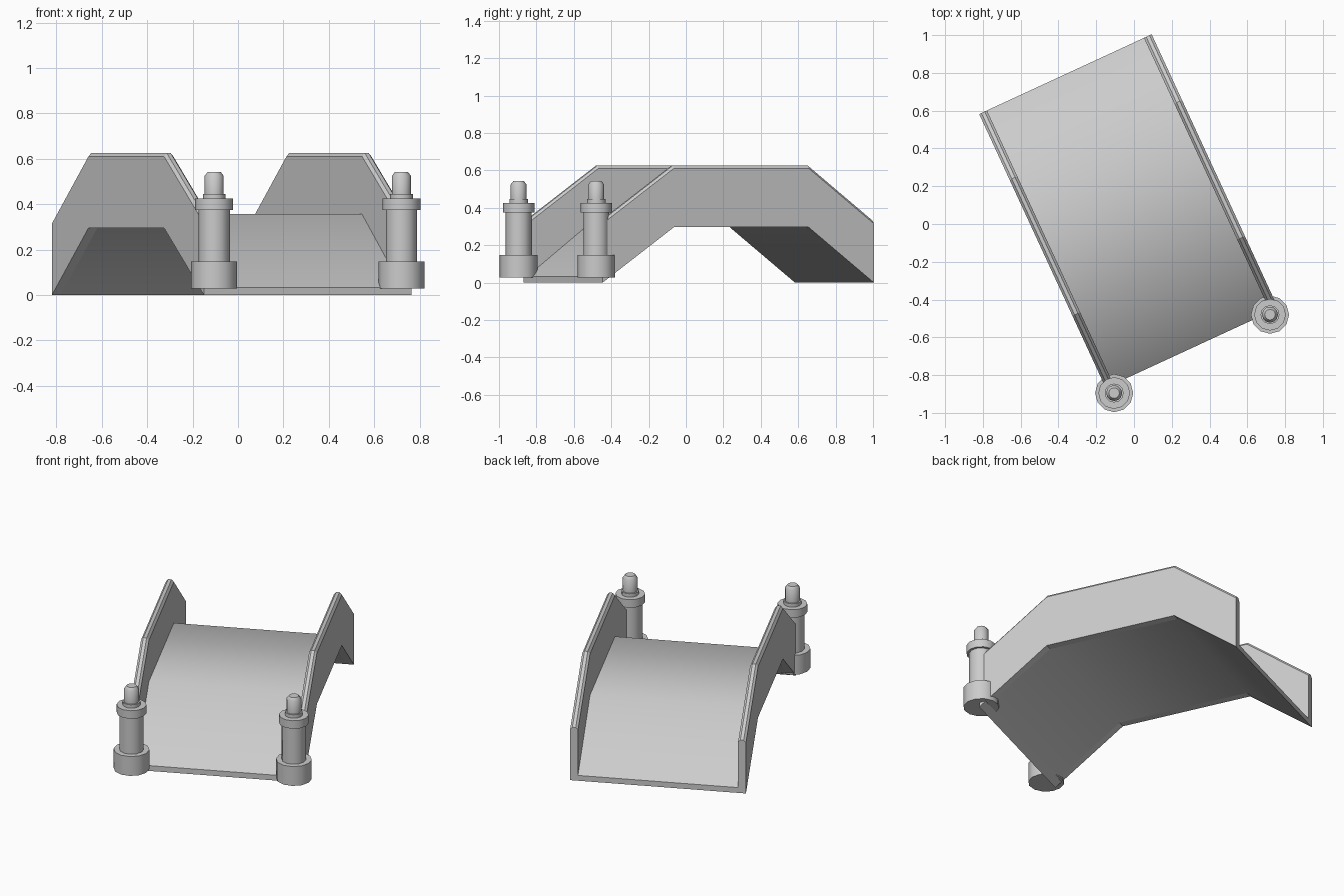
import bpy, bmesh, math
from mathutils import Matrix

if "Cube" in bpy.data.objects:
    bpy.data.objects.remove(bpy.data.objects["Cube"])

ANGLE = math.radians(24.8)
FRAME = Matrix.Translation((-0.0275, 0.067, 0)) @ Matrix.Rotation(ANGLE, 4, 'Z')
# stations along the bridge: distance, underside height, deck thickness
STATIONS = [(-0.797, 0.0, 0.033), (-0.377, 0.296, 0.06),
            (0.416, 0.296, 0.06), (0.8, 0.0, 0.033)]


def finish(name, bm, smooth_angle):
    bmesh.ops.recalc_face_normals(bm, faces=bm.faces[:])
    me = bpy.data.meshes.new(name)
    bm.to_mesh(me)
    bm.free()
    ob = bpy.data.objects.new(name, me)
    bpy.context.collection.objects.link(ob)
    bpy.ops.object.select_all(action='DESELECT')
    bpy.context.view_layer.objects.active = ob
    ob.select_set(True)
    if smooth_angle:
        bpy.ops.object.shade_smooth_by_angle(angle=math.radians(smooth_angle))
    return ob


def loft(name, section, smooth_angle=0):
    """Sweep section(thickness) -> [(across, height above underside)] along the bridge."""
    bm = bmesh.new()
    rings = [[bm.verts.new((u, v, zb + h)) for u, h in section(t)]
             for v, zb, t in STATIONS]
    n = len(rings[0])
    for a, b in zip(rings, rings[1:]):
        for i in range(n):
            j = (i + 1) % n
            bm.faces.new((a[i], a[j], b[j], b[i]))
    bm.faces.new(rings[0])
    bm.faces.new(rings[-1])
    ob = finish(name, bm, smooth_angle)
    ob.matrix_world = FRAME


def lathe(name, profile, location, sides=12):
    bm = bmesh.new()
    rings = [[bm.verts.new((r * math.cos(2 * math.pi * k / sides),
                            r * math.sin(2 * math.pi * k / sides), z))
              for k in range(sides)] for r, z in profile]
    for a, b in zip(rings, rings[1:]):
        for i in range(sides):
            j = (i + 1) % sides
            bm.faces.new((a[i], a[j], b[j], b[i]))
    bm.faces.new(rings[0])
    bm.faces.new(rings[-1])
    ob = finish(name, bm, 40)
    ob.location = location


# arched walkway
loft("deck", lambda t: [(-0.46, 0), (0.46, 0), (0.46, t), (-0.46, t)], 45)

# parapet walls with bevelled caps
for side, label in ((-1, "left"), (1, "right")):
    wall = [(0.503, 0), (0.503, 0.315), (0.490, 0.33),
            (0.471, 0.33), (0.458, 0.315), (0.458, 0)]
    loft(label + "_wall", lambda t, s=side: [(s * u, h) for u, h in wall])

# turned posts at the front end
POST = [(0.101, 0.028), (0.101, 0.148), (0.069, 0.148), (0.069, 0.375),
        (0.084, 0.375), (0.084, 0.425), (0.05, 0.425), (0.05, 0.446),
        (0.042, 0.446), (0.042, 0.525), (0.028, 0.543)]
lathe("left_post", POST, (-0.105, -0.895, 0))
lathe("right_post", POST, (0.72, -0.48, 0))
